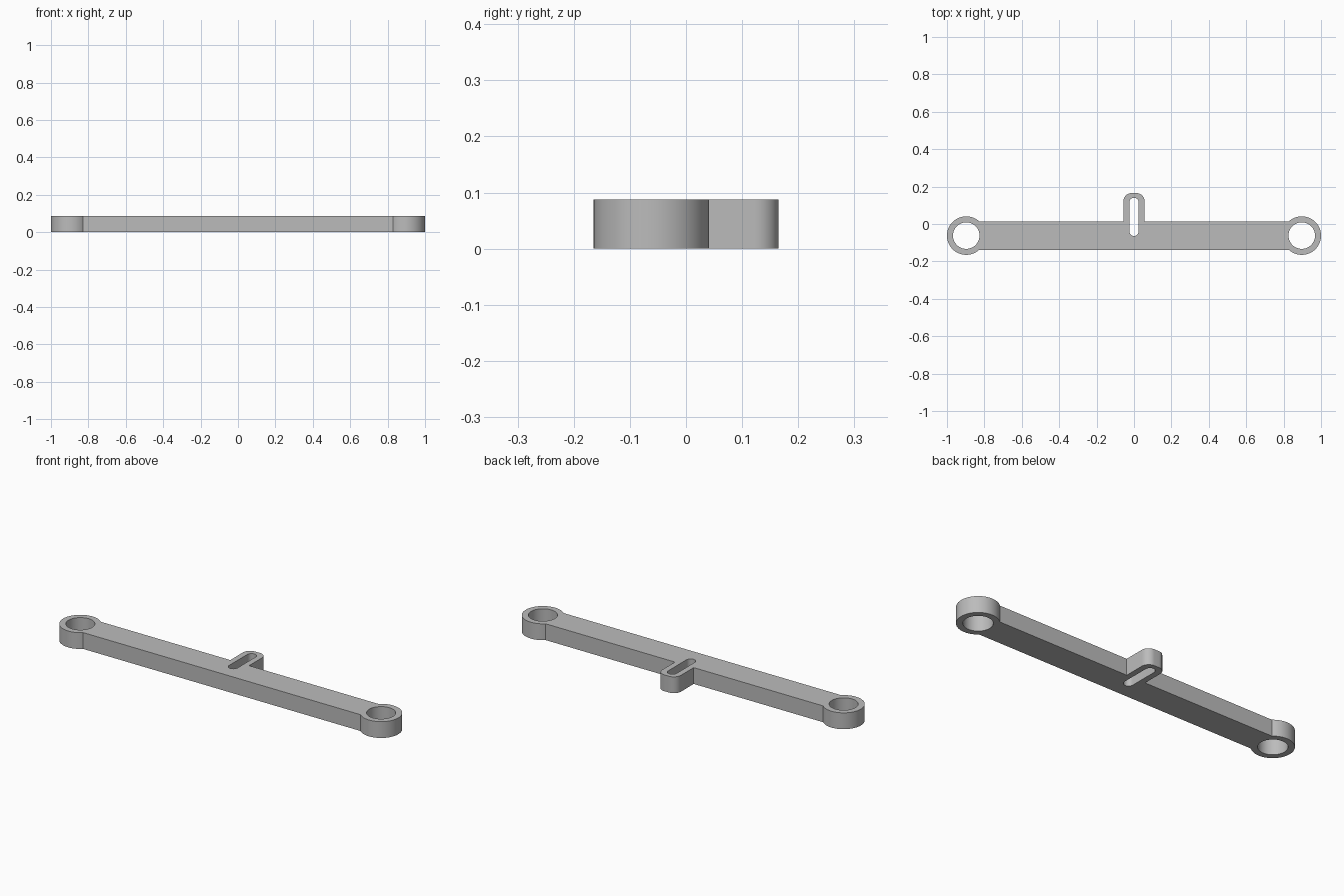
import bpy, bmesh
from math import asin, cos, sin, pi, radians

if "Cube" in bpy.data.objects:
    bpy.data.objects.remove(bpy.data.objects["Cube"], do_unlink=True)

HEIGHT = 0.088
AXIS_Y = -0.062                      # centre line of the bar and both eyes
EYE_X, EYE_R, HOLE_R = 0.897, 0.103, 0.071
BAR_HALF = 0.076
TAB_HALF, TAB_TOP, TAB_ROUND = 0.056, 0.165, 0.042
SLOT_R, SLOT_LOW, SLOT_HIGH = 0.025, -0.039, 0.115


def arc(cx, cy, r, start, end, steps):
    return [(cx + r * cos(start + (end - start) * i / steps),
             cy + r * sin(start + (end - start) * i / steps))
            for i in range(steps + 1)]


def mirrored(points):
    return [(-x, y) for x, y in reversed(points)]


# Outer outline: right eye, then tab corner, then the mirrored half
neck = pi - asin(BAR_HALF / EYE_R)
half = arc(EYE_X, AXIS_Y, EYE_R, -neck, neck, 56)
half.append((TAB_HALF, AXIS_Y + BAR_HALF))
half += arc(TAB_HALF - TAB_ROUND, TAB_TOP - TAB_ROUND, TAB_ROUND, 0, pi / 2, 12)
outline = half + mirrored(half)

# Openings: two round eyes and the adjustment slot
eye_hole = arc(EYE_X, AXIS_Y, HOLE_R, 0, 2 * pi, 64)[:-1]
slot = arc(0, SLOT_HIGH, SLOT_R, 0, pi, 16) + arc(0, SLOT_LOW, SLOT_R, pi, 2 * pi, 16)

# Filled flat profile, extruded to the plate thickness
profile = bpy.data.curves.new("link_bar_profile", "CURVE")
profile.dimensions = "2D"
profile.fill_mode = "BOTH"
profile.extrude = HEIGHT / 2
for loop in (outline, eye_hole, mirrored(eye_hole), slot):
    spline = profile.splines.new("POLY")
    spline.points.add(len(loop) - 1)
    for point, (x, y) in zip(spline.points, loop):
        point.co = (x, y, 0, 1)
    spline.use_cyclic_u = True

helper = bpy.data.objects.new("link_bar_profile", profile)
bpy.context.collection.objects.link(helper)
bpy.context.view_layer.update()
evaluated = helper.evaluated_get(bpy.context.evaluated_depsgraph_get())
mesh = bpy.data.meshes.new_from_object(evaluated)
bpy.data.objects.remove(helper, do_unlink=True)

# Weld caps to walls and stand the plate on the ground
bm = bmesh.new()
bm.from_mesh(mesh)
bmesh.ops.remove_doubles(bm, verts=bm.verts, dist=0.0001)
bmesh.ops.translate(bm, verts=bm.verts, vec=(0, 0, HEIGHT / 2))
bmesh.ops.recalc_face_normals(bm, faces=bm.faces)
bm.to_mesh(mesh)
bm.free()

# Plain grey finish
grey = bpy.data.materials.new("plain_grey")
grey.use_nodes = True
colour = (0.5, 0.5, 0.5, 1)
grey.diffuse_color = colour
grey.node_tree.nodes["Principled BSDF"].inputs["Base Color"].default_value = colour
mesh.materials.clear()
mesh.materials.append(grey)

link_bar = bpy.data.objects.new("link_bar", mesh)
bpy.context.collection.objects.link(link_bar)
bpy.ops.object.select_all(action="DESELECT")
link_bar.select_set(True)
bpy.context.view_layer.objects.active = link_bar
bpy.ops.object.shade_smooth_by_angle(angle=radians(30))
